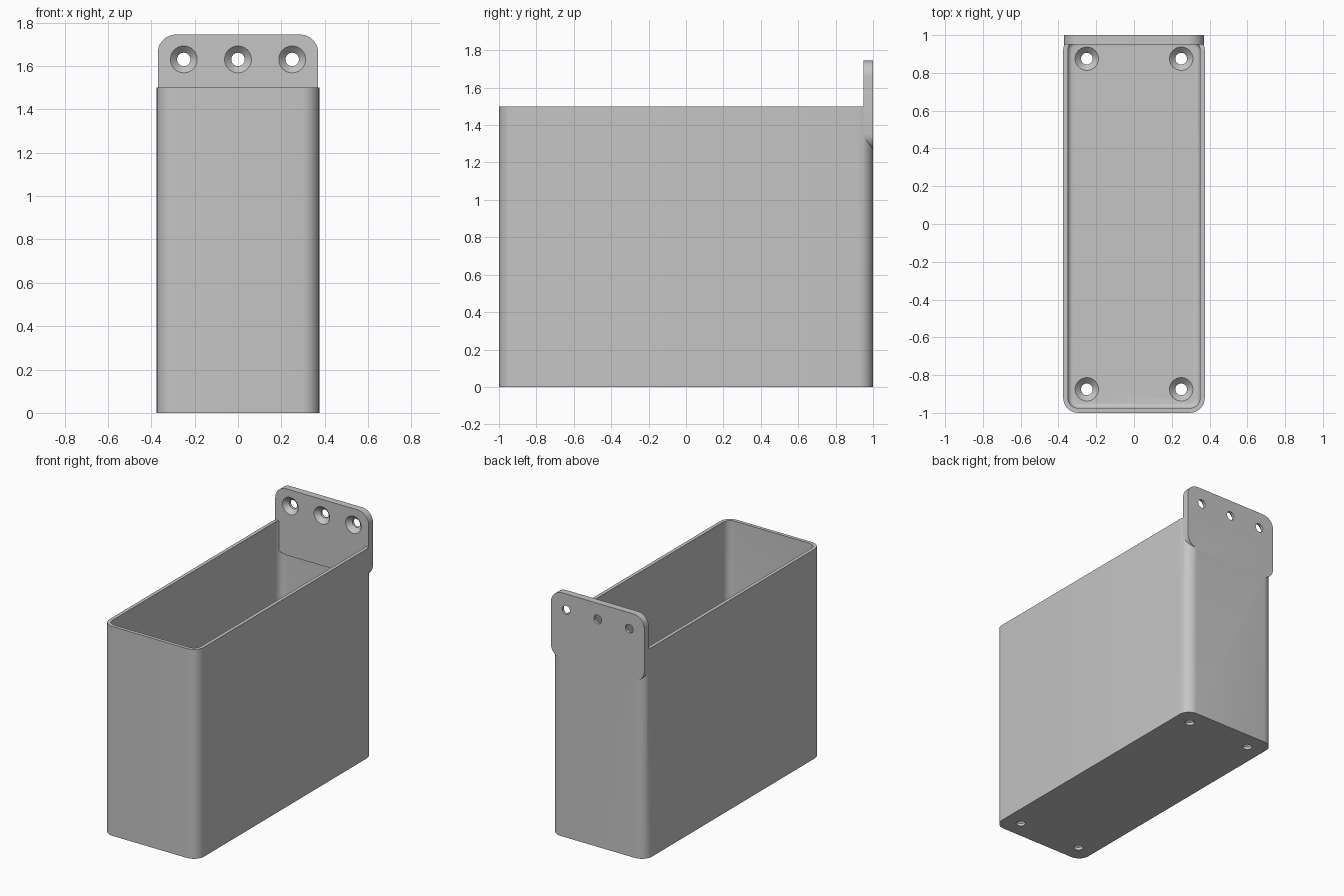
import bpy, bmesh, math
from mathutils import Vector, Matrix

cube = bpy.data.objects.get("Cube")
if cube:
    bpy.data.objects.remove(cube, do_unlink=True)

HALF_W, HALF_L, HEIGHT = 0.375, 1.0, 1.5
WALL, FLOOR, CORNER = 0.025, 0.05, 0.08
TAB_LOW, TAB_TOP, TAB_THICK = 1.27, 1.745, 0.05

grey = bpy.data.materials.new("light_grey")
grey.use_nodes = True
colour = (0.56, 0.56, 0.56, 1)
grey.diffuse_color = colour
grey.node_tree.nodes["Principled BSDF"].inputs["Base Color"].default_value = colour


def rounded_rect(hw, hh, r, z, steps=8):
    """Ring of points around a rounded rectangle at height z."""
    ring = []
    for corner, (sx, sy) in enumerate([(1, 1), (-1, 1), (-1, -1), (1, -1)]):
        for i in range(steps + 1):
            a = math.pi / 2 * (corner + i / steps)
            ring.append(Vector((sx * (hw - r) + r * math.cos(a),
                                sy * (hh - r) + r * math.sin(a), z)))
    return ring


def circle(r, z, sides=32):
    return [Vector((r * math.cos(math.tau * i / sides),
                    r * math.sin(math.tau * i / sides), z)) for i in range(sides)]


def loft(name, rings, matrix=Matrix()):
    """Closed solid through a stack of equal rings."""
    bm = bmesh.new()
    rows = [[bm.verts.new(matrix @ p) for p in ring] for ring in rings]
    bm.faces.new(rows[0][::-1])
    bm.faces.new(rows[-1])
    n = len(rows[0])
    for low, high in zip(rows, rows[1:]):
        for i in range(n):
            j = (i + 1) % n
            bm.faces.new((low[i], low[j], high[j], high[i]))
    bmesh.ops.recalc_face_normals(bm, faces=bm.faces)
    mesh = bpy.data.meshes.new(name)
    bm.to_mesh(mesh)
    bm.free()
    mesh.materials.append(grey)
    obj = bpy.data.objects.new(name, mesh)
    bpy.context.collection.objects.link(obj)
    return obj


def combine(target, other, operation):
    """Apply a boolean and discard the helper solid."""
    mod = target.modifiers.new("boolean", 'BOOLEAN')
    mod.object, mod.operation, mod.solver = other, operation, 'EXACT'
    bpy.context.view_layer.objects.active = target
    bpy.ops.object.modifier_apply(modifier=mod.name)
    bpy.data.objects.remove(other, do_unlink=True)


def drill(target, matrix):
    """Countersunk screw hole; local z = 0 is the wide face."""
    big, small, depth = 0.062, 0.031, 0.031
    hole = loft("screw_hole", [circle(small, -0.1), circle(small, -depth),
                               circle(big, 0), circle(big, 0.02)], matrix)
    combine(target, hole, 'DIFFERENCE')


# Outer shell
box = loft("wall_bin", [rounded_rect(HALF_W, HALF_L, CORNER, z) for z in (0, HEIGHT)])

# Hollow interior with a small fillet around the floor
fillet = 0.025
rings = []
for i in range(5):
    a = math.pi / 2 * i / 4
    inset = WALL + fillet * (1 - math.sin(a))
    rings.append(rounded_rect(HALF_W - inset, HALF_L - inset, CORNER - inset,
                              FLOOR + fillet * (1 - math.cos(a))))
rings.append(rounded_rect(HALF_W - WALL, HALF_L - WALL, CORNER - WALL, HEIGHT + 0.1))
combine(box, loft("cavity", rings), 'DIFFERENCE')

# Rounded mounting tab at the back
upright = Matrix.Rotation(math.pi / 2, 4, 'X')  # local z points to -y
tab_mid = (TAB_LOW + TAB_TOP) / 2
tab = loft("mounting_tab",
           [rounded_rect(0.37, (TAB_TOP - TAB_LOW) / 2, 0.085, z) for z in (0, TAB_THICK)],
           Matrix.Translation((0, HALF_L, tab_mid)) @ upright)
combine(box, tab, 'UNION')

# Screw holes in the tab and in the floor
for x in (-0.25, 0, 0.25):
    drill(box, Matrix.Translation((x, HALF_L - TAB_THICK, 1.63)) @ upright)
for x in (-0.25, 0.25):
    for y in (-0.875, 0.875):
        drill(box, Matrix.Translation((x, y, FLOOR)))

# Smooth rounded corners, crisp edges
bpy.ops.object.select_all(action='DESELECT')
box.select_set(True)
bpy.context.view_layer.objects.active = box
bpy.ops.object.shade_smooth_by_angle(angle=math.radians(30))
